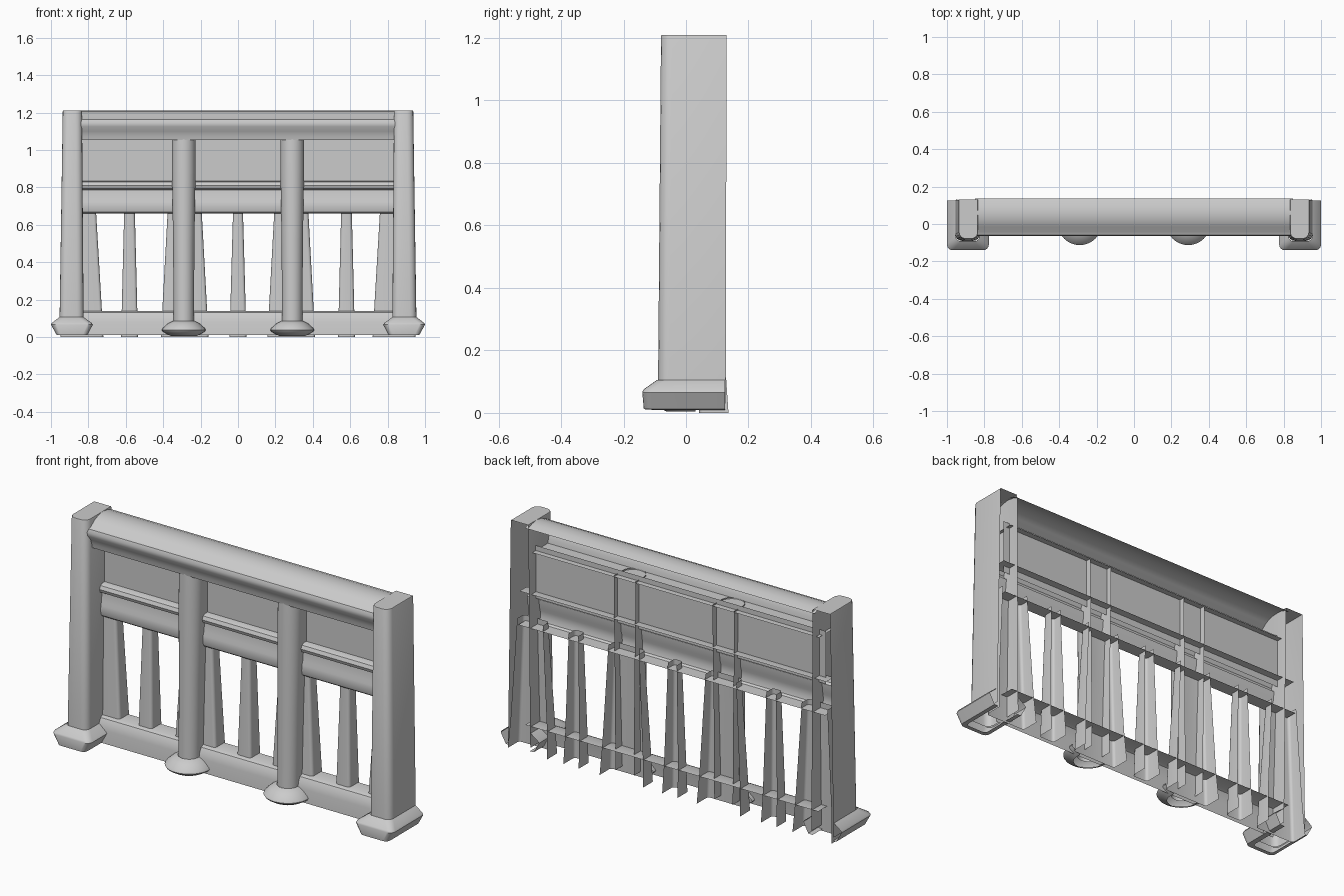
import bpy, math

if "Cube" in bpy.data.objects:
    bpy.data.objects.remove(bpy.data.objects["Cube"])


def make_obj(name, verts, faces):
    me = bpy.data.meshes.new(name)
    me.from_pydata(verts, [], faces)
    me.update()
    ob = bpy.data.objects.new(name, me)
    bpy.context.collection.objects.link(ob)
    bpy.ops.object.select_all(action='DESELECT')
    ob.select_set(True)
    bpy.context.view_layer.objects.active = ob
    bpy.ops.object.shade_smooth_by_angle(angle=math.radians(35))
    return ob


def rail(name, profile, half):
    """Extrude an open (y, z) profile along x."""
    n = len(profile)
    verts = [(x, y, z) for x in (-half, half) for y, z in profile]
    return make_obj(name, verts, [(i, n + i, n + i + 1, i + 1) for i in range(n - 1)])


def channel(x0, x1, yf, yb, z, r, seg=4):
    """One ring of a U-shaped section, open towards the back."""
    pts = [(x0, yb, z)]
    for cx, start in ((x0 + r, 180), (x1 - r, 270)):
        for i in range(seg + 1):
            a = math.radians(start + 90 * i / seg)
            pts.append((cx + r * math.cos(a), yf + r + r * math.sin(a), z))
    return pts + [(x1, yb, z)]


def loft(name, rings, cap=False):
    """Skin open rings from bottom to top, optionally closing the top."""
    n = len(rings[0])
    verts = [p for ring in rings for p in ring]
    faces = [(j * n + i, j * n + i + 1, (j + 1) * n + i + 1, (j + 1) * n + i)
             for j in range(len(rings) - 1) for i in range(n - 1)]
    if cap:
        faces.append(tuple(range(len(verts) - n, len(verts))))
    return make_obj(name, verts, faces)


def mirrored(ring, s):
    """Mirror a ring to the other side, keeping its winding."""
    return ring if s > 0 else [(-x, y, z) for x, y, z in reversed(ring)]


# Horizontal rails, all open at the back
rail("top_rail", [(.135, 1.192), (.1, 1.205), (.06, 1.21), (.02, 1.205), (-.015, 1.19),
                  (-.042, 1.168), (-.058, 1.162), (-.065, 1.145), (-.062, 1.125),
                  (-.045, 1.1), (-.036, 1.075), (-.032, 1.053), (.1, 1.053)], .85)
rail("upper_panel", [(.07, 1.08), (.07, .8)], .87)
rail("middle_bead", [(.11, .835), (.05, .835), (.034, .828), (.026, .81),
                     (.032, .793), (.046, .785)], .9)
rail("middle_rail", [(.046, .785), (.042, .74), (.036, .722), (.034, .69),
                     (.04, .668), (.05, .66), (.12, .66)], .9)
rail("bottom_rail", [(.12, .14), (.045, .14), (.028, .132), (.016, .11), (.01, .08), (.005, .012)], .86)

# End posts and their flared feet
for s in (-1, 1):
    side = "left" if s < 0 else "right"
    post = [channel(.825, .955, -.09, .127, .03, .035),
            channel(.834, .937, -.08, .13, 1.205, .035),
            channel(.836, .935, -.078, .13, 1.21, .034)]
    loft(side + "_post", [mirrored(r, s) for r in post], cap=True)
    foot = [channel(.83, .95, -.11, .125, .01, .02),
            channel(.805, .97, -.135, .125, .012, .025),
            channel(.776, 1.0, -.14, .125, .066, .03),
            channel(.782, .996, -.136, .125, .075, .03),
            channel(.825, .955, -.092, .125, .106, .03)]
    loft(side + "_foot", [mirrored(r, s) for r in foot])

# Half-round columns with flared round bases
for cx in (-.29, .29):
    def half_round(r, z, cy, back=None):
        arc = [(cx + r * math.cos(a), cy + r * math.sin(a), z)
               for a in (math.pi + math.pi * i / 16 for i in range(17))]
        if back is None:
            return arc
        return [(cx - r, back, z)] + arc + [(cx + r, back, z)]
    loft("column", [half_round(.054, .03, .01, .1), half_round(.057, .5, .018, .1),
                    half_round(.063, .9, .026, .1), half_round(.063, 1.06, .03, .1)])
    loft("column_base", [half_round(r, z, .005, .03) for r, z in
                         ((.068, .005), (.09, .016), (.113, .03), (.118, .038),
                          (.113, .047), (.085, .072), (.07, .08), (.054, .087))])

# Tapered balusters: narrow ones between, wide ones behind columns and posts
for cx, wb, wt in ((0, .045, .026), (.58, .045, .028), (-.58, .045, .028),
                   (.285, .127, .09), (-.285, .127, .09),
                   (.835, .115, .075), (-.835, .115, .075)):
    loft("baluster", [channel(cx - w, cx + w, yf, yb, z, .015)
                      for w, yf, yb, z in ((wb, .042, .136, 0),
                                           (wb * .78 + wt * .22, .046, .125, .16),
                                           (wt, .06, .115, .69))])
